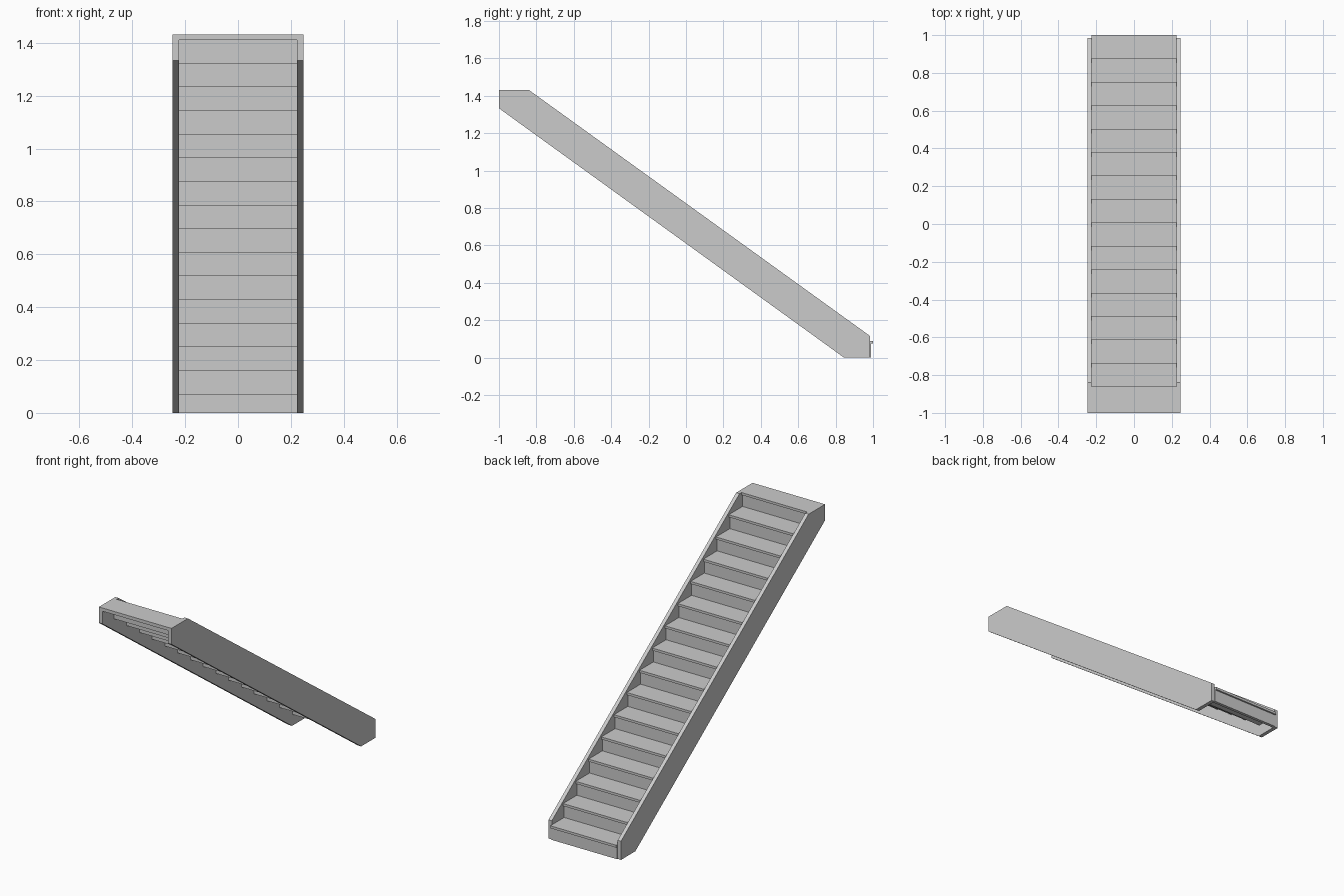
import bpy, bmesh

if "Cube" in bpy.data.objects:
    bpy.data.objects.remove(bpy.data.objects["Cube"])

STEPS = 16
RUN, RISE = 0.124, 0.0894
INNER, OUTER = 0.224, 0.247


def extrude_profile(name, pts, x0, x1):
    """Extrude a (y, z) outline along x from x0 to x1."""
    bm = bmesh.new()
    face = bm.faces.new([bm.verts.new((x0, y, z)) for y, z in pts])
    ext = bmesh.ops.extrude_face_region(bm, geom=[face])
    verts = [g for g in ext["geom"] if isinstance(g, bmesh.types.BMVert)]
    bmesh.ops.translate(bm, verts=verts, vec=(x1 - x0, 0, 0))
    bmesh.ops.recalc_face_normals(bm, faces=bm.faces)
    mesh = bpy.data.meshes.new(name)
    bm.to_mesh(mesh)
    bm.free()
    obj = bpy.data.objects.new(name, mesh)
    bpy.context.collection.objects.link(obj)
    return obj


# Side stringers: sloped boards with plumb and level cut ends
stringer = [(-1, 1.333), (-1, 1.431), (-0.84, 1.431),
            (0.985, 0.115), (0.985, 0), (0.845, 0)]
extrude_profile("left_stringer", stringer, -OUTER, -INNER)
extrude_profile("right_stringer", stringer, INNER, OUTER)

# Folded flight: risers, treads with small nosings, and the top landing
upper, lower = [(0.99, 0)], [(0.972, 0)]
for i in range(STEPS):
    y, z = 1 - RUN * i, 0.09 + RISE * i
    upper += [(y - 0.01, z - 0.015), (y, z - 0.015), (y, z)]
    lower.append((y - 0.028, z - 0.02))
    if i < STEPS - 1:
        upper.append((y - RUN - 0.01, z))
        lower.append((y - RUN - 0.028, z - 0.02))
    else:
        upper.append((-1, z))
        lower.append((-1, z - 0.02))
upper[0] = (0.99, 0)
extrude_profile("stair_flight", upper + lower[::-1], -INNER, INNER)
